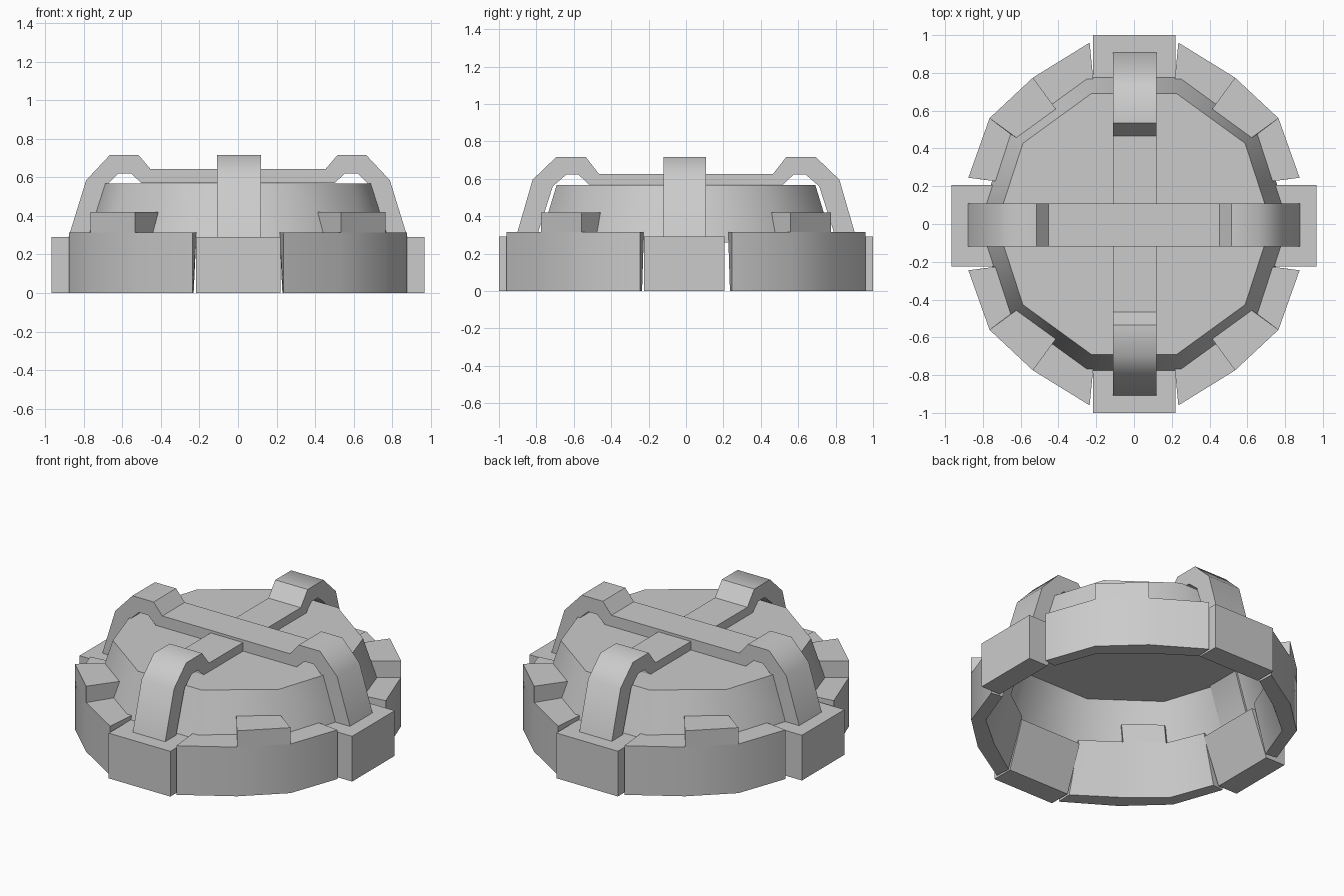
import bpy, bmesh, math

if "Cube" in bpy.data.objects:
    bpy.data.objects.remove(bpy.data.objects["Cube"])


def finish(name, bm, mirror=(False, False)):
    bmesh.ops.recalc_face_normals(bm, faces=bm.faces)
    me = bpy.data.meshes.new(name)
    bm.to_mesh(me)
    bm.free()
    ob = bpy.data.objects.new(name, me)
    bpy.context.collection.objects.link(ob)
    if any(mirror):
        mod = ob.modifiers.new("Mirror", "MIRROR")
        mod.use_axis = (mirror[0], mirror[1], False)
    return ob


def loft(name, sections, mirror=(False, False)):
    """Closed solid through a list of matching closed cross-sections."""
    bm = bmesh.new()
    rows = [[bm.verts.new(p) for p in s] for s in sections]
    n = len(rows[0])
    for a, b in zip(rows, rows[1:]):
        for i in range(n):
            j = (i + 1) % n
            bm.faces.new((a[i], a[j], b[j], b[i]))
    bm.faces.new(rows[0])
    bm.faces.new(rows[-1])
    return finish(name, bm, mirror)


def wedge(outer, inner_low, inner_top, z0, z1):
    return [[(*o, z0), (*o, z1), (*t, z1), (*l, z0)]
            for o, l, t in zip(outer, inner_low, inner_top)]


# Ten-sided dome, open underneath
bm = bmesh.new()
rings = []
for r, z in ((0.727, 0.567), (0.825, 0.26)):
    rings.append([bm.verts.new((r * math.cos(k * math.pi / 5), r * math.sin(k * math.pi / 5), z))
                  for k in range(10)])
bm.faces.new(rings[0])
for k in range(10):
    j = (k + 1) % 10
    bm.faces.new((rings[0][k], rings[0][j], rings[1][j], rings[1][k]))
finish("dome", bm)

# Curved rim panels, one per quadrant, thicker at the top
outer = [(0.235, 0.96), (0.535, 0.775), (0.765, 0.56), (0.877, 0.245)]
low = [(0.23, 0.86), (0.48, 0.69), (0.70, 0.505), (0.80, 0.235)]
top = [(0.215, 0.755), (0.425, 0.605), (0.625, 0.455), (0.72, 0.225)]
loft("rim_panels", wedge(outer, low, top, 0, 0.315), (True, True))

# Raised tab in the middle of each panel
tab_top = [(0.40, 0.59), (0.60, 0.44)]
loft("rim_tabs", wedge(outer[1:3], top[1:3], tab_top, 0.315, 0.42), (True, True))

# Four foot blocks between the panels, inner face sloped
loft("foot_blocks_front_back",
     wedge([(-0.217, 1.0), (0.22, 1.0)], [(-0.217, 0.86), (0.22, 0.86)],
           [(-0.217, 0.75), (0.22, 0.75)], 0, 0.29), (False, True))
loft("foot_blocks_sides",
     wedge([(0.967, -0.225), (0.967, 0.207)], [(0.83, -0.225), (0.83, 0.207)],
           [(0.72, -0.225), (0.72, 0.207)], 0, 0.29), (True, False))


# Crossed straps that arch over the dome edge
def strap(name, half, c, along_x, w0, w1):
    """half: outline from foot to centre along the top, then back below."""
    outer_h, inner_h = half
    bm = bmesh.new()
    up = outer_h + [(-u, z) for u, z in reversed(outer_h)]
    dn = inner_h + [(-u, z) for u, z in reversed(inner_h)]
    put = (lambda u, w, z: (u, w, z)) if along_x else (lambda u, w, z: (w, u, z))
    secs = [[put(a[0], w0, a[1]), put(a[0], w1, a[1]), put(b[0], w1, b[1]), put(b[0], w0, b[1])]
            for a, b in zip(up, dn)]
    bm.free()
    return loft(name, secs)


strap("side_to_side_strap",
      ([(-0.88, 0.285), (-0.787, 0.585), (-0.665, 0.715), (-0.515, 0.715), (-0.453, 0.642)],
       [(-0.77, 0.285), (-0.682, 0.56), (-0.62, 0.62), (-0.555, 0.62), (-0.50, 0.57)]),
      0, True, -0.12, 0.108)
strap("front_to_back_strap",
      ([(-0.91, 0.285), (-0.82, 0.595), (-0.695, 0.715), (-0.535, 0.715), (-0.465, 0.625)],
       [(-0.80, 0.285), (-0.712, 0.56), (-0.64, 0.622), (-0.575, 0.622), (-0.52, 0.57)]),
      0, False, -0.11, 0.12)

# Smooth the rounded faces, keep hard corners
for ob in bpy.context.collection.objects:
    ob.select_set(True)
    bpy.context.view_layer.objects.active = ob
bpy.ops.object.shade_smooth_by_angle(angle=math.radians(48))
